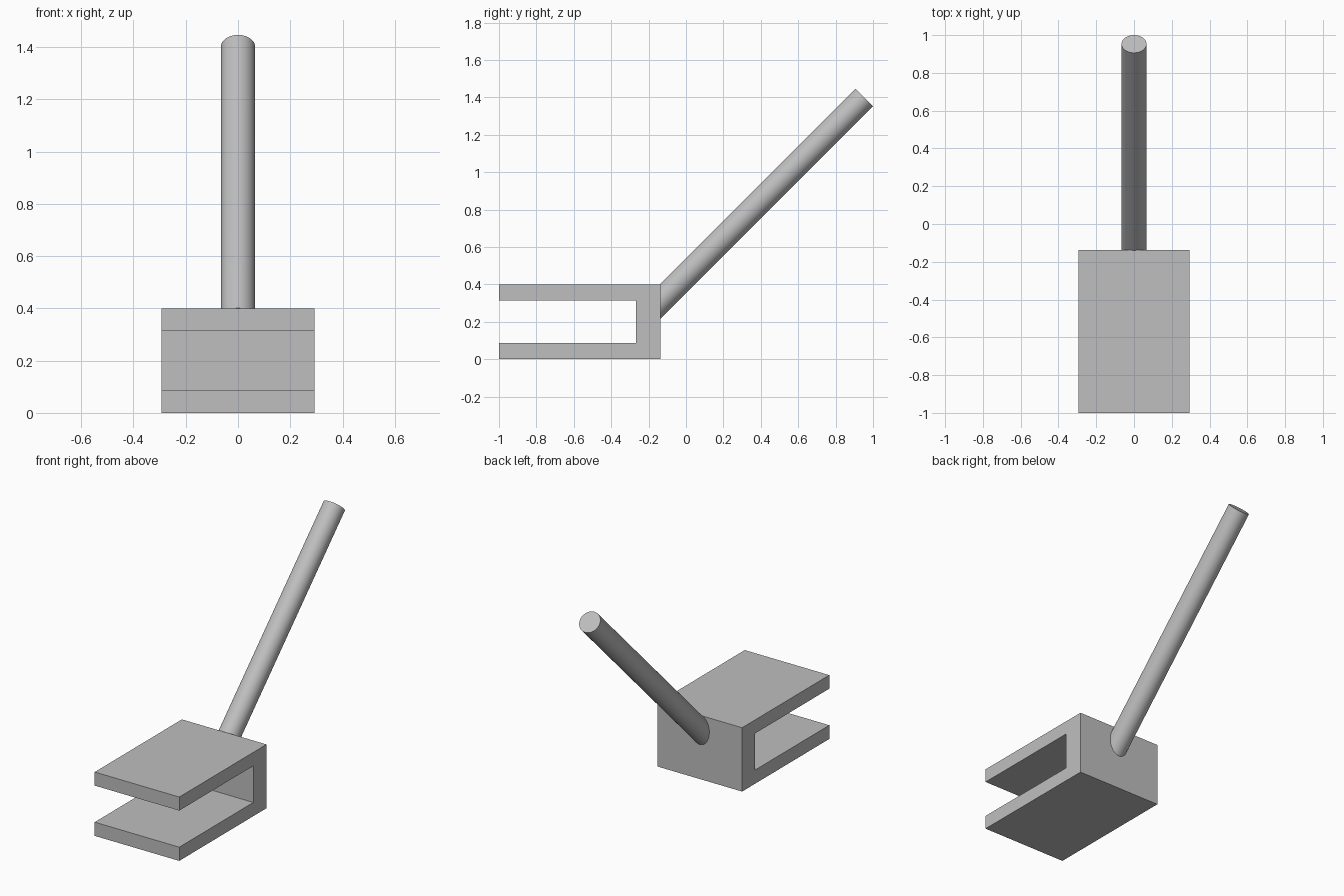
import bpy, bmesh, math
from mathutils import Vector

if "Cube" in bpy.data.objects:
    bpy.data.objects.remove(bpy.data.objects["Cube"])

grey = bpy.data.materials.new("plain grey")
grey.diffuse_color = (0.52, 0.52, 0.52, 1)
grey.use_nodes = True
grey.node_tree.nodes["Principled BSDF"].inputs["Base Color"].default_value = grey.diffuse_color


def finish(bm, name):
    bmesh.ops.recalc_face_normals(bm, faces=bm.faces)
    mesh = bpy.data.meshes.new(name)
    bm.to_mesh(mesh)
    bm.free()
    mesh.materials.append(grey)
    obj = bpy.data.objects.new(name, mesh)
    bpy.context.collection.objects.link(obj)
    return obj


# Slotted block: a C-shaped side profile extruded across x
HALF_W, HEIGHT, BACK = 0.293, 0.40, -0.137
SLOT_LOW, SLOT_HIGH, SLOT_END = 0.086, 0.315, -0.267
profile = [(-1, 0), (BACK, 0), (BACK, HEIGHT), (-1, HEIGHT), (-1, SLOT_HIGH),
           (SLOT_END, SLOT_HIGH), (SLOT_END, SLOT_LOW), (-1, SLOT_LOW)]
bm = bmesh.new()
side = bm.faces.new([bm.verts.new((-HALF_W, y, z)) for y, z in profile])
ext = bmesh.ops.extrude_face_region(bm, geom=[side])
bmesh.ops.translate(bm, vec=(2 * HALF_W, 0, 0),
                    verts=[v for v in ext["geom"] if isinstance(v, bmesh.types.BMVert)])
finish(bm, "slotted_block")

# Handle: round rod at 45 degrees, square outer end, mitred against the block
RADIUS, SIDES = 0.066, 64
axis = Vector((0, 1, 1)).normalized()
across = Vector((0, -1, 1)).normalized()
tip = Vector((0, 0.953, 1.40))
bm = bmesh.new()
outer, inner = [], []
for i in range(SIDES):
    a = 2 * math.pi * i / SIDES
    p = tip + Vector((RADIUS * math.cos(a), 0, 0)) + across * RADIUS * math.sin(a)
    outer.append(bm.verts.new(p))
    inner.append(bm.verts.new(p - axis * ((p.y - BACK + 0.002) / axis.y)))
for i in range(SIDES):
    j = (i + 1) % SIDES
    bm.faces.new((outer[i], outer[j], inner[j], inner[i]))
bm.faces.new(outer)
bm.faces.new(inner)
handle = finish(bm, "handle")
bpy.context.view_layer.objects.active = handle
handle.select_set(True)
bpy.ops.object.shade_smooth_by_angle(angle=math.radians(30))
